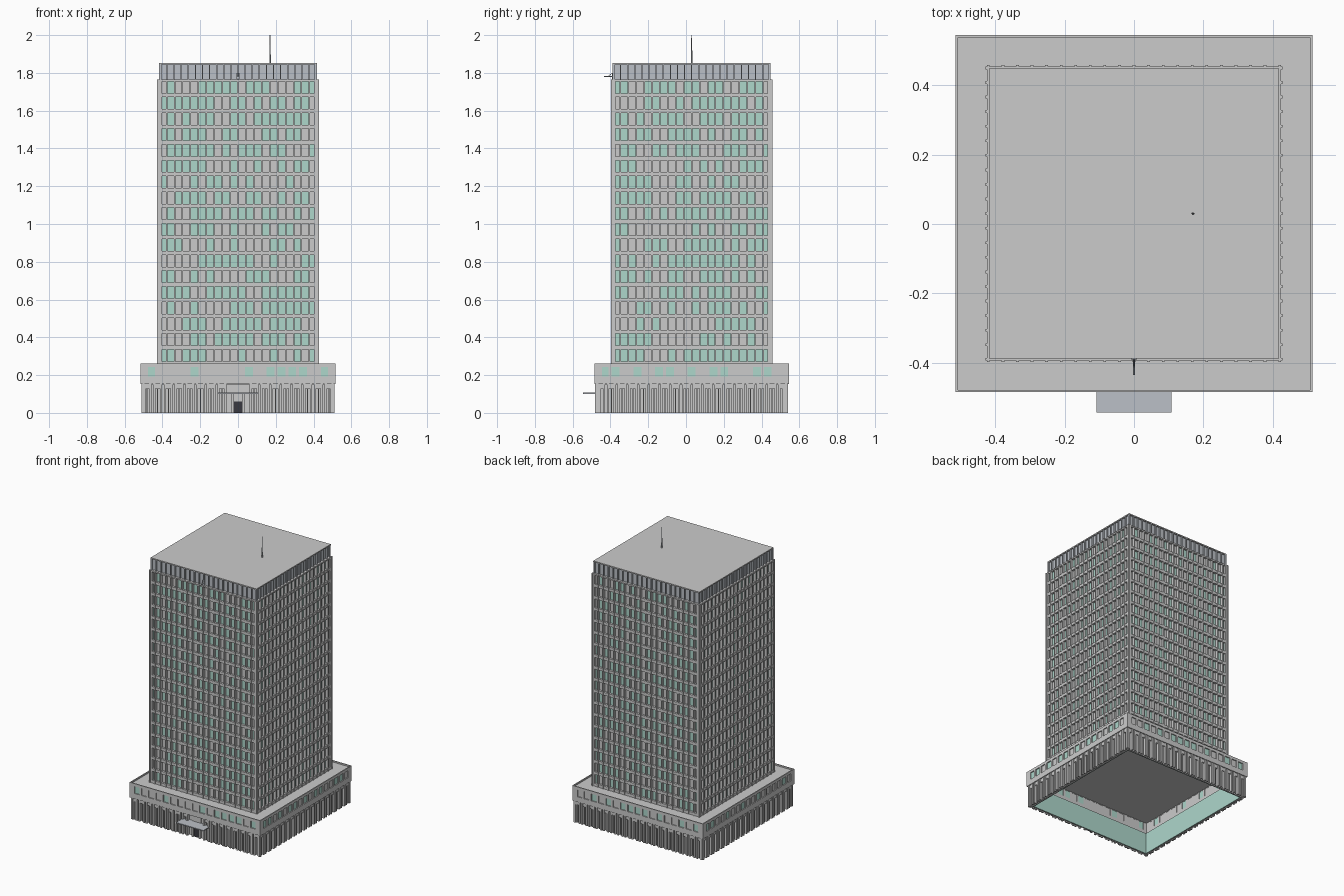
import bpy, bmesh, random
from mathutils import Vector, Matrix
from math import pi

if "Cube" in bpy.data.objects:
    bpy.data.objects.remove(bpy.data.objects["Cube"])

random.seed(7)
CY = 0.03  # building centre in y


def material(name, rgb):
    m = bpy.data.materials.new(name)
    m.diffuse_color = (*rgb, 1)
    m.use_nodes = True
    m.node_tree.nodes["Principled BSDF"].inputs["Base Color"].default_value = m.diffuse_color
    return m


GLASS = material("glass", (0.42, 0.68, 0.60))
METAL = material("metal", (0.50, 0.53, 0.57))
DARK = material("dark", (0.04, 0.04, 0.05))


class Part:
    """Collects boxes into one mesh object."""

    def __init__(self, name, mat=None):
        self.name, self.mat, self.bm = name, mat, bmesh.new()

    def box(self, x0, x1, y0, y1, z0, z1, rot=0):
        m = (Matrix.Translation((0, CY, 0)) @ Matrix.Rotation(rot * pi / 2, 4, 'Z')
             @ Matrix.Translation(((x0 + x1) / 2, (y0 + y1) / 2, (z0 + z1) / 2))
             @ Matrix.Diagonal((abs(x1 - x0), abs(y1 - y0), abs(z1 - z0), 1)))
        bmesh.ops.create_cube(self.bm, size=1, matrix=m)

    def wall(self, side, x0, x1, d0, d1, z0, z1):
        """Box on one of four sides; d is the distance outward from the centre."""
        self.box(x0, x1, -d1, -d0, z0, z1, side)

    def slab(self, h, z0, z1):
        self.box(-h, h, -h, h, z0, z1)

    def ring(self, h, t, z0, z1):
        for s in range(4):
            self.wall(s, -h, h - t, h - t, h, z0, z1)

    def rod(self, a, b, r, r2=None):
        a, b = Vector(a), Vector(b)
        q = (b - a).to_track_quat('Z', 'Y').to_matrix().to_4x4()
        bmesh.ops.create_cone(self.bm, cap_ends=True, segments=8, radius1=r,
                              radius2=r if r2 is None else r2, depth=(b - a).length,
                              matrix=Matrix.Translation((a + b) / 2) @ q)

    def done(self):
        me = bpy.data.meshes.new(self.name)
        self.bm.to_mesh(me)
        self.bm.free()
        if self.mat:
            me.materials.append(self.mat)
        bpy.context.collection.objects.link(bpy.data.objects.new(self.name, me))


# --- podium: hollow shell with roof, parapet and upper window band
BAYS, BP = 17, 0.0575
shell = Part("podium_shell")
shell.slab(0.508, 0.246, 0.252)
shell.ring(0.515, 0.007, 0.246, 0.262)
shell.ring(0.515, 0.013, 0.154, 0.192)
shell.ring(0.515, 0.013, 0.242, 0.25)
shell.ring(0.488, 0.004, 0, 0.156)
for s in range(4):
    shell.wall(s, -0.504, 0.504, 0.484, 0.504, 0.150, 0.156)

piers = Part("podium_window_piers")
blinds = Part("podium_blind_windows")
panes = Part("podium_glass_windows", GLASS)
columns = Part("arcade_columns")
lintels = Part("arcade_lintels")
FRONT_LIT = {-8, -4, 1, 3, 4, 5, 6, 8}
for s in range(4):
    for i in range(BAYS + 1):
        x = (i - BAYS / 2) * BP
        w = 0.008 if 0 < i < BAYS else 0.026
        e = x if 0 < i < BAYS else (0.502 if i else -0.502)
        piers.wall(s, max(e - w, -0.515), min(e + w, 0.515), 0.502, 0.515, 0.192, 0.242)
    for i in range(BAYS):
        n = i - BAYS // 2
        x = n * BP
        lit = n in FRONT_LIT if s == 0 else random.random() < 0.4
        (panes if lit else blinds).wall(s, x - 0.021, x + 0.021, 0.504, 0.508, 0.192, 0.242)
    # paired columns joined by a lintel, with a thin post between
    for i in range(-9, 9):
        x = (i + 0.5) * 0.0567
        if s == 0 and abs(x) < 0.03:
            continue
        for dx in (-0.018, 0.018):
            columns.wall(s, x + dx - 0.006, x + dx + 0.006, 0.486, 0.511, 0, 0.154)
        columns.wall(s, x - 0.003, x + 0.003, 0.486, 0.502, 0, 0.154)
        lintels.wall(s, x - 0.018, x + 0.018, 0.486, 0.507, 0.130, 0.154)
for p in (shell, piers, blinds, panes, columns, lintels):
    p.done()

# glazing lining the inside of the arcade
lining = Part("ground_floor_glazing", GLASS)
lining.ring(0.484, 0.004, 0, 0.15)
lining.done()

# --- entrance: door and canopy
door = Part("entrance_door", DARK)
door.wall(0, -0.02, 0.02, 0.486, 0.496, 0, 0.06)
door.done()
frame = Part("entrance_surround")
for sx in (-1, 1):
    frame.wall(0, sx * 0.021, sx * 0.034, 0.486, 0.506, 0, 0.1)
frame.wall(0, -0.034, 0.034, 0.486, 0.494, 0.06, 0.154)
frame.done()
canopy = Part("entrance_canopy", METAL)
canopy.wall(0, -0.108, 0.108, 0.486, 0.574, 0.100, 0.107)
canopy.done()

# --- tower: 18 floors of 20 windows per side
Z0, Z1, FLOORS, COLS, H = 0.252, 1.765, 18, 20, 0.424
FP, CP = (Z1 - 0.262) / FLOORS, 2 * 0.42 / 20
core = Part("tower_core")
core.slab(0.402, Z0, Z1)
core.done()
bands = Part("tower_floor_bands")
for f in range(FLOORS + 1):
    z = 0.262 + f * FP
    bands.slab(H, max(z - 0.010, Z0), min(z + 0.010, Z1))
bands.done()
mullions = Part("tower_mullions")
blinds = Part("tower_blind_windows")
panes = Part("tower_glass_windows", GLASS)
for s in range(4):
    for c in range(COLS + 1):
        x = (c - COLS / 2) * CP
        mullions.wall(s, x - 0.004, x + 0.004, 0.402, 0.428, Z0, Z1)
    for f in range(FLOORS):
        z = 0.262 + f * FP
        for c in range(COLS):
            x = (c - COLS / 2 + 0.5) * CP
            target = panes if random.random() < 0.52 else blinds
            target.wall(s, x - 0.017, x + 0.017, 0.402, 0.409, z + 0.010, z + FP - 0.010)
for p in (mullions, blinds, panes):
    p.done()

# --- crown: recessed plant storey with vertical fins and flat roof
crown = Part("crown_wall", METAL)
crown.slab(0.408, Z1, 1.845)
crown.done()
fins = Part("crown_fins", METAL)
for s in range(4):
    for c in range(23):
        x = (c - 11) * 0.0376
        fins.wall(s, x - 0.003, x + 0.003, 0.406, 0.418, Z1, 1.846)
fins.done()
roof = Part("crown_roof")
roof.slab(0.418, 1.844, 1.852)
roof.done()

# --- roof mast and small front flagpole
mast = Part("roof_mast", METAL)
mast.rod((0.17, CY, 1.85), (0.17, CY, 2.0), 0.004, 0.002)
mast.done()
pole = Part("front_flagpole", METAL)
pole.rod((0, -0.375, 1.78), (0, -0.435, 1.78), 0.0025)
pole.rod((0, -0.39, 1.80), (0, -0.415, 1.78), 0.0015)
pole.wall(0, -0.009, 0.009, 0.416, 0.421, 1.768, 1.80)
pole.done()
